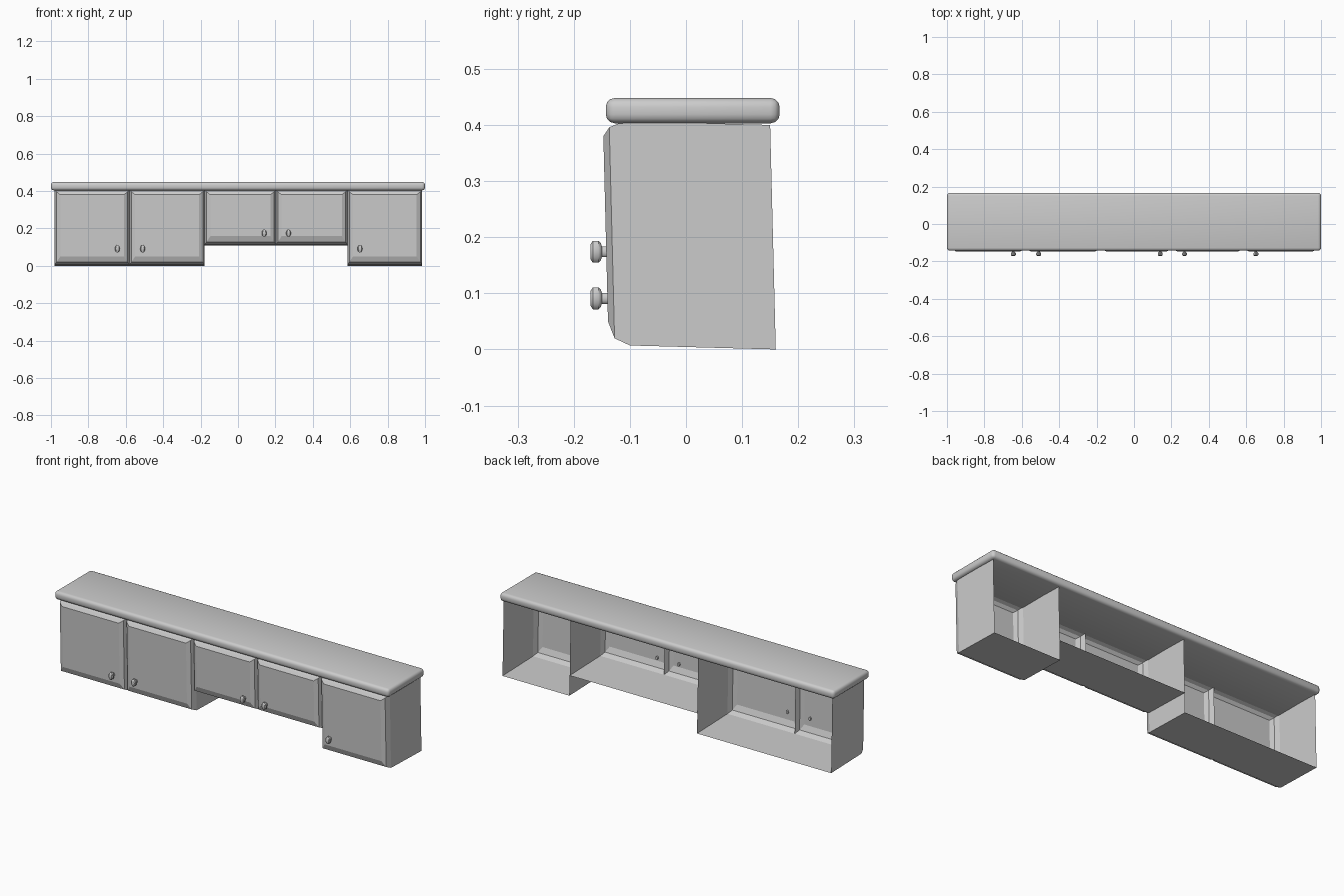
import bpy, bmesh, math
from mathutils import Vector

cube = bpy.data.objects.get("Cube")
if cube:
    bpy.data.objects.remove(cube, do_unlink=True)

grey = bpy.data.materials.new("plain_grey")
grey.use_nodes = True
colour = (0.6, 0.6, 0.6, 1)
grey.diffuse_color = colour
grey.node_tree.nodes["Principled BSDF"].inputs["Base Color"].default_value = colour

BACK, TOP = 0.16, 0.40


def lean(x, y, z):
    """Cabinets are slightly skewed: they lean forward and drop to the back."""
    return Vector((x, y - 0.025 * z, z - 0.027 * (y - BACK)))


def finish(name, bm):
    mesh = bpy.data.meshes.new(name)
    bm.to_mesh(mesh)
    bm.free()
    obj = bpy.data.objects.new(name, mesh)
    bpy.context.collection.objects.link(obj)
    mesh.materials.append(grey)
    bpy.ops.object.select_all(action='DESELECT')
    obj.select_set(True)
    bpy.context.view_layer.objects.active = obj
    return obj


def cabinet(name, x0, x1, bottom, wall_sides):
    """Open-backed shell with a raised door, made of shrinking rings."""
    bm = bmesh.new()

    def ring(y, side, low, high):
        corners = [(x0 + side, bottom + low), (x1 - side, bottom + low),
                   (x1 - side, TOP - high), (x0 + side, TOP - high)]
        return [bm.verts.new(lean(x, y, z)) for x, z in corners]

    def band(outer, inner, sides):
        for i in sides:
            j = (i + 1) % 4
            bm.faces.new((outer[i], outer[j], inner[j], inner[i]))

    back = ring(BACK, 0, 0, 0)
    edge = ring(-0.10, 0, 0, 0)
    frame = ring(-0.127, 0.01, 0.012, 0.012)
    panel = ring(-0.138, 0.03, 0.042, 0.028)
    band(back, edge, wall_sides)
    band(edge, frame, range(4))
    band(frame, panel, range(4))
    bm.faces.new(panel)
    loose = [v for v in bm.verts if not v.link_faces]
    bmesh.ops.delete(bm, geom=loose, context='VERTS')
    finish(name, bm)


def knob(name, x, z):
    """Oval knob turned around the y axis."""
    profile = [(-0.13, 0.010), (-0.147, 0.010), (-0.149, 0.016),
               (-0.153, 0.020), (-0.163, 0.020), (-0.167, 0.014)]
    steps = 14
    bm = bmesh.new()
    rings = []
    for y, r in profile:
        angles = [math.tau * i / steps for i in range(steps)]
        rings.append([bm.verts.new((x + 0.65 * r * math.cos(a), y - 0.003, z + r * math.sin(a)))
                      for a in angles])
    for a, b in zip(rings, rings[1:]):
        for i in range(steps):
            j = (i + 1) % steps
            bm.faces.new((a[i], a[j], b[j], b[i]))
    bm.faces.new(rings[0])
    bm.faces.new(rings[-1])
    bmesh.ops.recalc_face_normals(bm, faces=bm.faces)
    finish(name, bm)
    bpy.ops.object.shade_smooth_by_angle(angle=math.radians(35))


# Cabinets: name, left edge, right edge, bottom, walled sides, knob x
FLOOR, RIGHT, LEFT = 0, 1, 3
row = [
    ("far_right", -0.98, -0.58, 0.0, (FLOOR, LEFT), -0.645),
    ("right", -0.58, -0.178, 0.0, (FLOOR, RIGHT), -0.51),
    ("middle_right", -0.178, 0.203, 0.108, (FLOOR,), 0.14),
    ("middle_left", 0.203, 0.585, 0.108, (FLOOR,), 0.27),
    ("far_left", 0.585, 0.985, 0.0, (FLOOR, LEFT, RIGHT), 0.652),
]
for name, x0, x1, bottom, walls, knob_x in row:
    cabinet(name + "_cabinet", x0, x1, bottom, walls)
    knob(name + "_knob", knob_x, 0.174 if bottom else 0.091)

# Countertop with rounded edges
bm = bmesh.new()
bmesh.ops.create_cube(bm, size=1)
bmesh.ops.scale(bm, vec=(2.0, 0.31, 0.045), verts=bm.verts)
bmesh.ops.translate(bm, vec=(0, 0.012, 0.4255), verts=bm.verts)
bmesh.ops.bevel(bm, geom=bm.edges[:], offset=0.016, segments=3, profile=0.5, affect='EDGES')
finish("countertop", bm)
bpy.ops.object.shade_smooth_by_angle(angle=math.radians(35))
